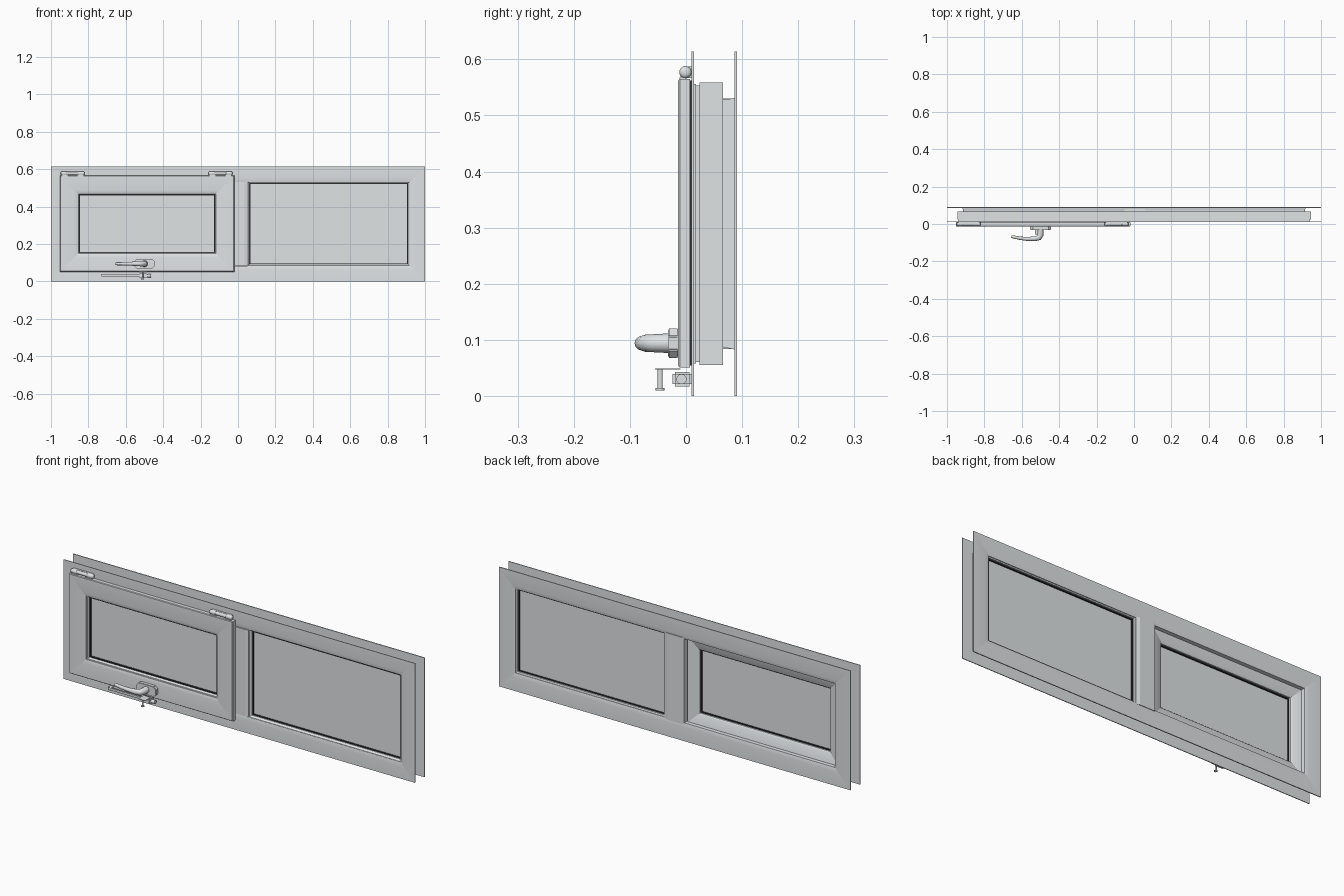
import bpy, bmesh, math
from mathutils import Vector, Matrix

cube = bpy.data.objects.get("Cube")
if cube:
    bpy.data.objects.remove(cube, do_unlink=True)


def material(name, colour):
    mat = bpy.data.materials.new(name)
    mat.use_nodes = True
    mat.diffuse_color = colour
    mat.node_tree.nodes["Principled BSDF"].inputs["Base Color"].default_value = colour
    return mat


grey = material("light_grey", (0.74, 0.77, 0.785, 1))
black = material("black_rubber", (0.03, 0.03, 0.03, 1))


def finish(name, bm, smooth=False, mat=grey):
    for f in bm.faces:
        f.smooth = smooth
    mesh = bpy.data.meshes.new(name)
    bm.to_mesh(mesh)
    bm.free()
    mesh.materials.append(mat)
    obj = bpy.data.objects.new(name, mesh)
    bpy.context.collection.objects.link(obj)
    if smooth:
        bpy.ops.object.select_all(action="DESELECT")
        obj.select_set(True)
        bpy.context.view_layer.objects.active = obj
        bpy.ops.object.shade_smooth_by_angle(angle=math.radians(35))
    return obj


def ring(name, rect, profile, mat=grey):
    """Four mitred bars around a rectangle; profile holds (inset, y) points."""
    x0, x1, z0, z1 = rect
    bm = bmesh.new()
    loops = []
    for i, y in profile:
        corners = ((x0 + i, z0 + i), (x1 - i, z0 + i), (x1 - i, z1 - i), (x0 + i, z1 - i))
        loops.append([bm.verts.new((x, y, z)) for x, z in corners])
    mitres = []
    for a, b in zip(loops, loops[1:] + loops[:1]):
        for k in range(4):
            n = (k + 1) % 4
            bm.faces.new((a[k], a[n], b[n], b[k]))
        mitres += [bm.edges.get((a[k], b[k])) for k in range(4)]
    bmesh.ops.recalc_face_normals(bm, faces=bm.faces)
    bmesh.ops.split_edges(bm, edges=mitres)
    return finish(name, bm, True, mat)


def gasket(name, rect, i0, i1, y0, y1):
    return ring(name, rect, [(i0, y0), (i1, y0), (i1, y1), (i0, y1)], black)


def extrude(name, points, vec, bevel=0):
    bm = bmesh.new()
    face = bm.faces.new([bm.verts.new(p) for p in points])
    out = bmesh.ops.extrude_face_region(bm, geom=[face])
    moved = [v for v in out["geom"] if isinstance(v, bmesh.types.BMVert)]
    bmesh.ops.translate(bm, verts=moved, vec=vec)
    bmesh.ops.recalc_face_normals(bm, faces=bm.faces)
    if bevel:
        bmesh.ops.bevel(bm, geom=bm.edges[:], offset=bevel, segments=2, affect="EDGES")
    return finish(name, bm, bevel > 0)


def box(name, x0, x1, y0, y1, z0, z1, bevel=0):
    pts = [(x0, y0, z0), (x1, y0, z0), (x1, y0, z1), (x0, y0, z1)]
    return extrude(name, pts, (0, y1 - y0, 0), bevel)


def rod(name, a, b, radius, round_ends=False):
    a, b = Vector(a), Vector(b)
    turn = (b - a).to_track_quat("Z", "Y").to_matrix().to_4x4()
    bm = bmesh.new()
    bmesh.ops.create_cone(bm, cap_ends=True, segments=20, radius1=radius, radius2=radius,
                          depth=(b - a).length, matrix=Matrix.Translation((a + b) / 2) @ turn)
    if round_ends:
        rims = [e for e in bm.edges if any(len(f.verts) > 4 for f in e.link_faces)]
        bmesh.ops.bevel(bm, geom=rims, offset=radius * 0.7, segments=4, affect="EDGES", profile=0.5)
    return finish(name, bm, True)


# Outer frame: front flange, grooved body, sloped neck and back flange
ring("outer_frame", (-1, 1, 0, 0.614), [
    (0, 0.010), (0, 0.014), (0.058, 0.014), (0.058, 0.018), (0.061, 0.018), (0.061, 0.024),
    (0.055, 0.024), (0.055, 0.066), (0.087, 0.066), (0.083, 0.086), (0, 0.086), (0, 0.091),
    (0.072, 0.091), (0.091, 0.086), (0.091, 0.050), (0.083, 0.050), (0.083, 0.014),
    (0.062, 0.010)])

# Mullion between the two openings
section = [(-0.032, 0.010), (0.032, 0.010), (0.050, 0.014), (0.050, 0.050), (0.060, 0.050),
           (0.060, 0.086), (0.042, 0.091), (-0.042, 0.091), (-0.050, 0.086), (-0.050, 0.014)]
extrude("mullion", [(x, y, 0.084) for x, y in section], (0, 0, 0.446))

# Fixed pane on the left, held by a bead and rubber gaskets
FIXED = (0.05, 0.92, 0.08, 0.536)
ring("fixed_glazing_bead", FIXED,
     [(0, 0.016), (0.004, 0.016), (0.012, 0.024), (0.012, 0.046), (0.018, 0.050),
      (0.018, 0.080), (0.008, 0.084), (0.008, 0.050), (0, 0.046)])
box("fixed_glass", 0.055, 0.915, 0.036, 0.066, 0.09, 0.526)
gasket("fixed_front_gasket", FIXED, 0.010, 0.016, 0.028, 0.040)
gasket("fixed_back_gasket", FIXED, 0.016, 0.022, 0.060, 0.073)

# Opening sash with its seal, glass and gaskets
SASH = (-0.952, -0.02, 0.051, 0.565)
ring("sash", SASH, [
    (0, 0.007), (0, -0.011), (0.003, -0.014), (0.078, -0.014), (0.094, -0.009), (0.094, 0.050),
    (0.088, 0.056), (0.036, 0.066), (0.036, 0.007)])
gasket("sash_seal", SASH, 0.003, 0.036, 0.007, 0.0105)
ring("sash_glazing_bead", SASH,
     [(0.090, -0.006), (0.098, -0.004), (0.102, 0.002), (0.102, 0.030), (0.090, 0.030)])
box("sash_glass", -0.86, -0.112, 0.016, 0.036, 0.143, 0.473)
gasket("sash_front_gasket", SASH, 0.100, 0.107, 0.008, 0.020)
gasket("sash_back_gasket", SASH, 0.092, 0.099, 0.030, 0.043)

# Hinges along the top of the sash: thin pin, round knuckles, leaf and feet
for side, x in (("right", -0.884), ("left", -0.094)):
    rod(side + "_hinge_pin", (x - 0.05, -0.001, 0.577), (x + 0.05, -0.001, 0.577), 0.009)
    box(side + "_hinge_leaf", x - 0.058, x + 0.058, 0, 0.010, 0.567, 0.587)
    for s in (-1, 1):
        rod(side + "_hinge_knuckle", (x + s * 0.028, -0.001, 0.577),
            (x + s * 0.064, -0.001, 0.577), 0.011, True)
        box(side + "_hinge_foot", x + s * 0.042 - 0.018, x + s * 0.042 + 0.018,
            -0.012, 0, 0.561, 0.570, 0.002)

# Handle: clipped-corner base plate and curved lever
cx, cz, w, h, c = -0.5, 0.094, 0.056, 0.026, 0.014
quarter = [(w, h - c), (w - c, h)]
plate = quarter + [(-x, z) for x, z in reversed(quarter)]
plate += [(-x, -z) for x, z in plate]
extrude("handle_base", [(cx + x, -0.032, cz + z) for x, z in plate], (0, 0.019, 0), 0.002)

curve = bpy.data.curves.new("handle_lever", "CURVE")
curve.dimensions = "3D"
curve.bevel_depth = 0.016
curve.bevel_resolution = 4
curve.use_fill_caps = True
path = [(-0.5, -0.028, 1.1), (-0.5, -0.058, 1), (-0.508, -0.073, 0.95), (-0.53, -0.079, 0.8),
        (-0.57, -0.08, 0.65), (-0.61, -0.076, 0.55), (-0.65, -0.068, 0.5), (-0.656, -0.067, 0.3)]
spline = curve.splines.new("POLY")
spline.points.add(len(path) - 1)
for p, (x, y, r) in zip(spline.points, path):
    p.co = (x, y, cz, 1)
    p.radius = r
spline.use_smooth = True
curve.materials.append(grey)
bpy.context.collection.objects.link(bpy.data.objects.new("handle_lever", curve))

# Stay below the sash: arm, block, bracket and peg
box("stay_arm", -0.73, -0.5, -0.014, -0.006, 0.025, 0.039, 0.002)
box("stay_end", -0.73, -0.715, -0.014, 0.010, 0.025, 0.039)
box("stay_block", -0.53, -0.485, -0.024, 0.010, 0.017, 0.043, 0.004)
rod("stay_pivot", (-0.49, -0.008, 0.030), (-0.465, -0.008, 0.030), 0.009)
box("stay_bracket", -0.53, -0.49, -0.055, -0.010, 0.047, 0.049)
rod("stay_peg", (-0.51, -0.046, 0.012), (-0.51, -0.046, 0.048), 0.0045)
rod("stay_peg_foot", (-0.51, -0.046, 0.010), (-0.51, -0.046, 0.014), 0.008)
